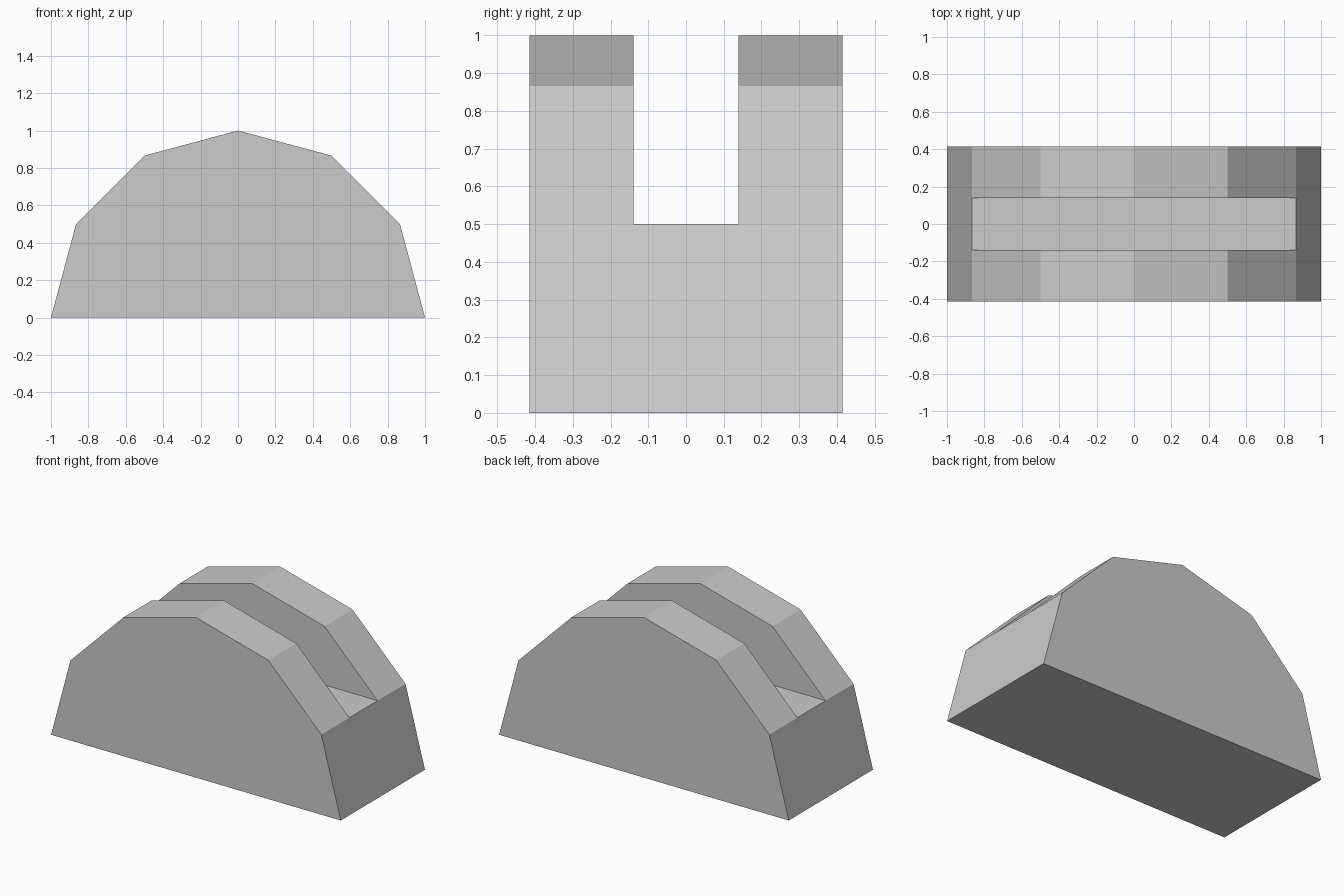
import bpy
import bmesh
from math import cos, sin, pi

cube = bpy.data.objects.get("Cube")
if cube:
    bpy.data.objects.remove(cube, do_unlink=True)

SEGMENTS = 6          # flat sides of the half-round arch
HALF_DEPTH = 0.415
HALF_SLOT = 0.139

grey = bpy.data.materials.new("plain grey")
grey.use_nodes = True
colour = (0.6, 0.6, 0.6, 1)
grey.diffuse_color = colour
grey.node_tree.nodes["Principled BSDF"].inputs["Base Color"].default_value = colour

# Arch outline repeated at the outer sides and at the slot walls
bm = bmesh.new()
depths = (-HALF_DEPTH, -HALF_SLOT, HALF_SLOT, HALF_DEPTH)
angles = [pi * i / SEGMENTS for i in range(SEGMENTS + 1)]
front, slot_front, slot_back, back = rings = [
    [bm.verts.new((cos(a), y, sin(a))) for a in angles] for y in depths]


def bridge(ring_a, ring_b, i, j):
    bm.faces.new((ring_a[i], ring_a[j], ring_b[j], ring_b[i]))


# Curved skin of the two cheeks
for ring_a, ring_b in ((front, slot_front), (slot_back, back)):
    for i in range(SEGMENTS):
        bridge(ring_a, ring_b, i, i + 1)

# End faces between the cheeks, and the slot floor
for i, j in ((0, 1), (1, SEGMENTS - 1), (SEGMENTS - 1, SEGMENTS)):
    bridge(slot_front, slot_back, i, j)

# Underside
for ring_a, ring_b in zip(rings, rings[1:]):
    bridge(ring_a, ring_b, SEGMENTS, 0)

# Outer sides and slot walls
for ring in (front, back):
    bm.faces.new(ring)
for ring in (slot_front, slot_back):
    bm.faces.new(ring[1:-1])

bmesh.ops.recalc_face_normals(bm, faces=bm.faces)
mesh = bpy.data.meshes.new("slotted_arch_block")
bm.to_mesh(mesh)
bm.free()
mesh.materials.append(grey)
block = bpy.data.objects.new("slotted_arch_block", mesh)
bpy.context.collection.objects.link(block)
